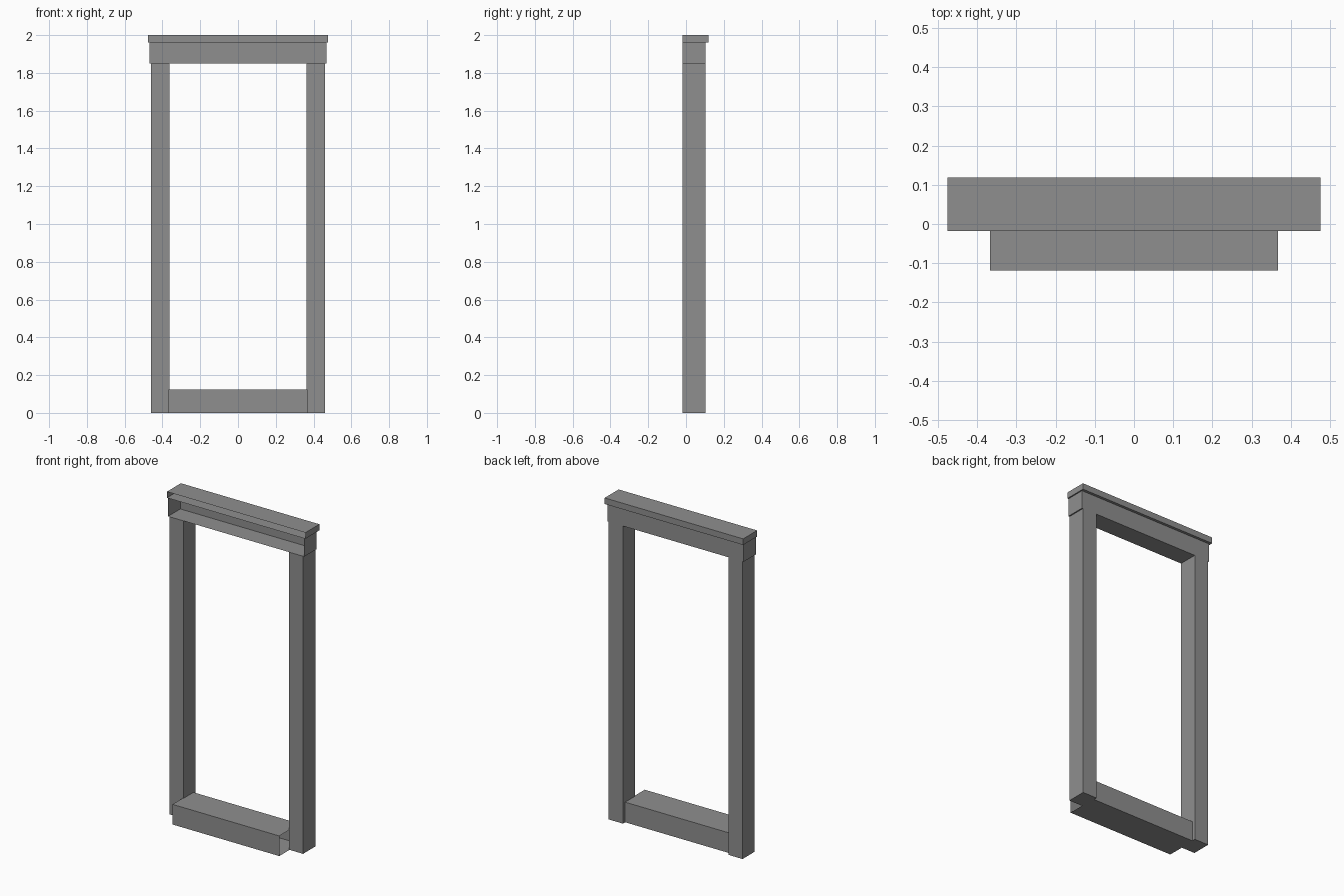
import bpy
import bmesh
from mathutils import Vector

if "Cube" in bpy.data.objects:
    bpy.data.objects.remove(bpy.data.objects["Cube"])

# Dark grey paint shared by all parts
paint = bpy.data.materials.new("dark_grey")
paint.diffuse_color = (0.275, 0.275, 0.275, 1)
paint.use_nodes = True
paint.node_tree.nodes["Principled BSDF"].inputs["Base Color"].default_value = paint.diffuse_color


def box(name, lo, hi, open_sides=()):
    """Box between two corners, leaving out faces whose normal is listed."""
    lo, hi = Vector(lo), Vector(hi)
    mid, size = (lo + hi) / 2, hi - lo
    bm = bmesh.new()
    bmesh.ops.create_cube(bm, size=1)
    bm.normal_update()
    gone = [f for f in bm.faces
            if any(f.normal.dot(Vector(n)) > 0.9 for n in open_sides)]
    bmesh.ops.delete(bm, geom=gone, context='FACES')
    for v in bm.verts:
        v.co = Vector([v.co[i] * size[i] + mid[i] for i in range(3)])
    mesh = bpy.data.meshes.new(name)
    bm.to_mesh(mesh)
    bm.free()
    mesh.materials.append(paint)
    obj = bpy.data.objects.new(name, mesh)
    bpy.context.collection.objects.link(obj)
    return obj


FRONT, TOP = (0, -1, 0), (0, 0, 1)
LEFT, RIGHT = (-1, 0, 0), (1, 0, 0)
WALL_Y = -0.018   # plane where the frame meets the wall
FACE_Y = 0.102    # outer face of posts and header

# Side posts, mirrored across x
post = box("side_posts", (0.362, WALL_Y, 0), (0.46, FACE_Y, 1.849), [TOP])
post.modifiers.new("mirror", 'MIRROR')

# Header beam, hollow towards the wall and under the cap
box("header", (-0.468, WALL_Y, 1.849), (0.468, FACE_Y, 1.962), [FRONT, TOP])

# Overhanging cap, also hollow towards the wall
box("cap", (-0.476, WALL_Y, 1.962), (0.476, 0.119, 2.0), [FRONT])

# Threshold step, open at the ends that tuck between the posts
box("threshold", (-0.367, -0.119, 0), (0.367, 0.08, 0.125), [LEFT, RIGHT])
